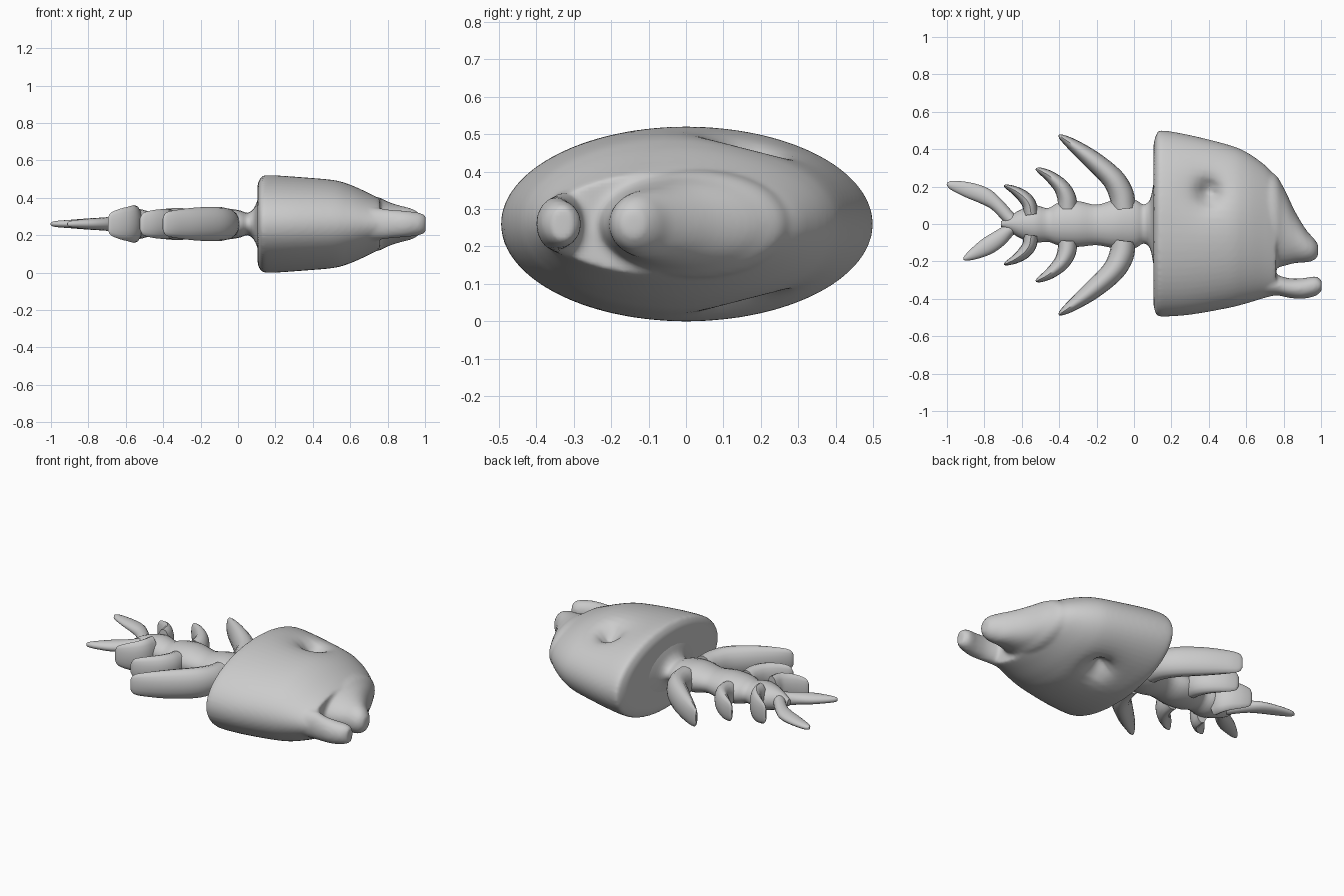
import bpy, bmesh, math
from mathutils import Vector

cube = bpy.data.objects.get("Cube")
if cube:
    bpy.data.objects.remove(cube)

MID_Z = 0.26

bone = bpy.data.materials.new("bone grey")
bone.use_nodes = True
bone.diffuse_color = (0.6, 0.6, 0.6, 1)
bone.node_tree.nodes["Principled BSDF"].inputs["Base Color"].default_value = (0.6, 0.6, 0.6, 1)


def refine(rows, steps):
    """Catmull-Rom interpolation of the control rows."""
    rows = [Vector(r) for r in rows]
    padded = [2 * rows[0] - rows[1]] + rows + [2 * rows[-1] - rows[-2]]
    out = []
    for a, b, c, d in zip(padded, padded[1:], padded[2:], padded[3:]):
        for k in range(steps):
            t = k / steps
            out.append(0.5 * (2 * b + (c - a) * t + (2 * a - 5 * b + 4 * c - d) * t * t
                              + (3 * b - a - 3 * c + d) * t ** 3))
    return out + [rows[-1]]


def loft(bm, rows, steps=4, sides=16, along_x=False):
    """Elliptical tube through rows of (x, y, half width, half height)."""
    rows = refine(rows, steps)
    rings = []
    for i, (x, y, hw, hh) in enumerate(rows):
        before, after = rows[max(i - 1, 0)], rows[min(i + 1, len(rows) - 1)]
        tangent = Vector((after[0] - before[0], after[1] - before[1], 0)).normalized()
        side = Vector((0, 1, 0)) if along_x else Vector((-tangent.y, tangent.x, 0))
        ring = []
        for k in range(sides):
            a = math.tau * k / sides
            offset = side * (hw * math.cos(a)) + Vector((0, 0, hh * math.sin(a)))
            ring.append(bm.verts.new(Vector((x, y, MID_Z)) + offset))
        rings.append(ring)
    for r, s in zip(rings, rings[1:]):
        for k in range(sides):
            n = (k + 1) % sides
            bm.faces.new((r[k], r[n], s[n], s[k]))
    bm.faces.new(rings[0])
    bm.faces.new(rings[-1])


def finish(bm, name, angle=50):
    bmesh.ops.recalc_face_normals(bm, faces=bm.faces)
    mesh = bpy.data.meshes.new(name)
    bm.to_mesh(mesh)
    bm.free()
    mesh.materials.append(bone)
    obj = bpy.data.objects.new(name, mesh)
    bpy.context.collection.objects.link(obj)
    bpy.ops.object.select_all(action='DESELECT')
    obj.select_set(True)
    bpy.context.view_layer.objects.active = obj
    bpy.ops.object.shade_smooth_by_angle(angle=math.radians(angle))
    return obj


def tube(name, rows, **options):
    bm = bmesh.new()
    loft(bm, rows, **options)
    return finish(bm, name)


def span(rows):
    """Rows of (x, low y, high y, half height) as centre and half width."""
    return [(x, (lo + hi) / 2, (hi - lo) / 2, hh) for x, lo, hi, hh in rows]


# Head: skull and two jaws blended into one skin
bm = bmesh.new()
loft(bm, span([(0.105, -0.44, 0.43, 0.215), (0.12, -0.485, 0.48, 0.245),
               (0.15, -0.495, 0.5, 0.26), (0.3, -0.485, 0.475, 0.255),
               (0.5, -0.45, 0.425, 0.238), (0.6, -0.425, 0.385, 0.21),
               (0.7, -0.395, 0.315, 0.165), (0.76, -0.38, 0.25, 0.135)]),
     steps=8, sides=64, along_x=True)
loft(bm, span([(0.6, -0.2, 0.3, 0.15), (0.74, -0.235, 0.275, 0.145),
               (0.8, -0.225, 0.195, 0.12), (0.86, -0.21, 0.07, 0.1),
               (0.92, -0.205, -0.03, 0.085), (0.96, -0.195, -0.075, 0.065),
               (0.985, -0.17, -0.11, 0.035)]), steps=6, sides=32, along_x=True)
loft(bm, span([(0.6, -0.4, -0.2, 0.1), (0.75, -0.382, -0.265, 0.085),
               (0.83, -0.395, -0.29, 0.075), (0.9, -0.4, -0.29, 0.07),
               (0.97, -0.385, -0.28, 0.06), (1.003, -0.36, -0.3, 0.045)]),
     steps=6, sides=32, along_x=True)

# Eye sockets: a shallow hollow with a deeper pit, on both cheeks
for v in bm.verts:
    x, y, z = v.co
    dx, dy = x - 0.4, y - 0.17
    r2 = dx * dx + dy * dy
    rim = min(1, max(0, (x - 0.15) / 0.08))
    dent = rim * 0.03 * math.exp(-r2 / 0.016) + 0.07 * math.exp(-r2 / 0.0035)
    v.co.z -= dent * max(-1, min(1, (z - MID_Z) / 0.12))

head = finish(bm, "head")
remesh = head.modifiers.new("blend", 'REMESH')
remesh.mode = 'VOXEL'
remesh.voxel_size = 0.011
remesh.use_smooth_shade = True
smooth = head.modifiers.new("soften", 'SMOOTH')
smooth.factor = 0.5
smooth.iterations = 5

# Spine: neck flare and swelling vertebrae
tube("spine", [(0.125, 0, 0.33, 0.18), (0.105, 0, 0.22, 0.13), (0.085, 0, 0.13, 0.085),
               (0.05, 0, 0.105, 0.06), (0, 0, 0.13, 0.075), (-0.1, 0, 0.13, 0.085),
               (-0.2, -0.005, 0.108, 0.07), (-0.3, 0, 0.122, 0.085), (-0.4, 0, 0.115, 0.08),
               (-0.46, -0.005, 0.09, 0.065), (-0.53, 0, 0.1, 0.08), (-0.6, 0, 0.08, 0.07),
               (-0.66, 0, 0.045, 0.05), (-0.71, 0, 0.015, 0.02)],
     sides=20, along_x=True)

# Ribs: swept-back blades, mirrored to both edges
ribs = {
    "front_rib": [(-0.055, 0.08, 0.065, 0.08), (-0.068, 0.16, 0.066, 0.086),
                  (-0.115, 0.245, 0.06, 0.092), (-0.225, 0.345, 0.05, 0.088),
                  (-0.33, 0.425, 0.032, 0.075), (-0.385, 0.463, 0.016, 0.06),
                  (-0.402, 0.475, 0.004, 0.03)],
    "middle_rib": [(-0.355, 0.08, 0.052, 0.07), (-0.36, 0.14, 0.05, 0.077),
                   (-0.39, 0.2, 0.042, 0.08), (-0.45, 0.255, 0.03, 0.075),
                   (-0.505, 0.287, 0.016, 0.06), (-0.525, 0.295, 0.004, 0.03)],
    "rear_rib": [(-0.55, 0.05, 0.04, 0.1), (-0.56, 0.105, 0.038, 0.1),
                 (-0.59, 0.145, 0.034, 0.092), (-0.635, 0.178, 0.024, 0.08),
                 (-0.68, 0.2, 0.012, 0.06), (-0.695, 0.205, 0.004, 0.035)],
}
for name, rows in ribs.items():
    for label, sign in (("upper", 1), ("lower", -1)):
        tube(label + "_" + name,
             [(x, sign * y - (0.01 if sign < 0 else 0), hw, hh) for x, y, hw, hh in rows])

# Tail fins
tube("upper_tail_fin", [(-0.62, -0.01, 0.035, 0.05), (-0.665, 0.03, 0.035, 0.04),
                        (-0.735, 0.105, 0.037, 0.034), (-0.8, 0.15, 0.045, 0.03),
                        (-0.89, 0.183, 0.041, 0.023), (-0.975, 0.208, 0.024, 0.016),
                        (-1.0, 0.215, 0.006, 0.008)])
tube("lower_tail_fin", [(-0.62, 0, 0.03, 0.05), (-0.67, -0.035, 0.035, 0.04),
                        (-0.725, -0.08, 0.045, 0.034), (-0.79, -0.122, 0.046, 0.03),
                        (-0.86, -0.162, 0.03, 0.022), (-0.9, -0.183, 0.014, 0.015),
                        (-0.912, -0.188, 0.004, 0.008)])
